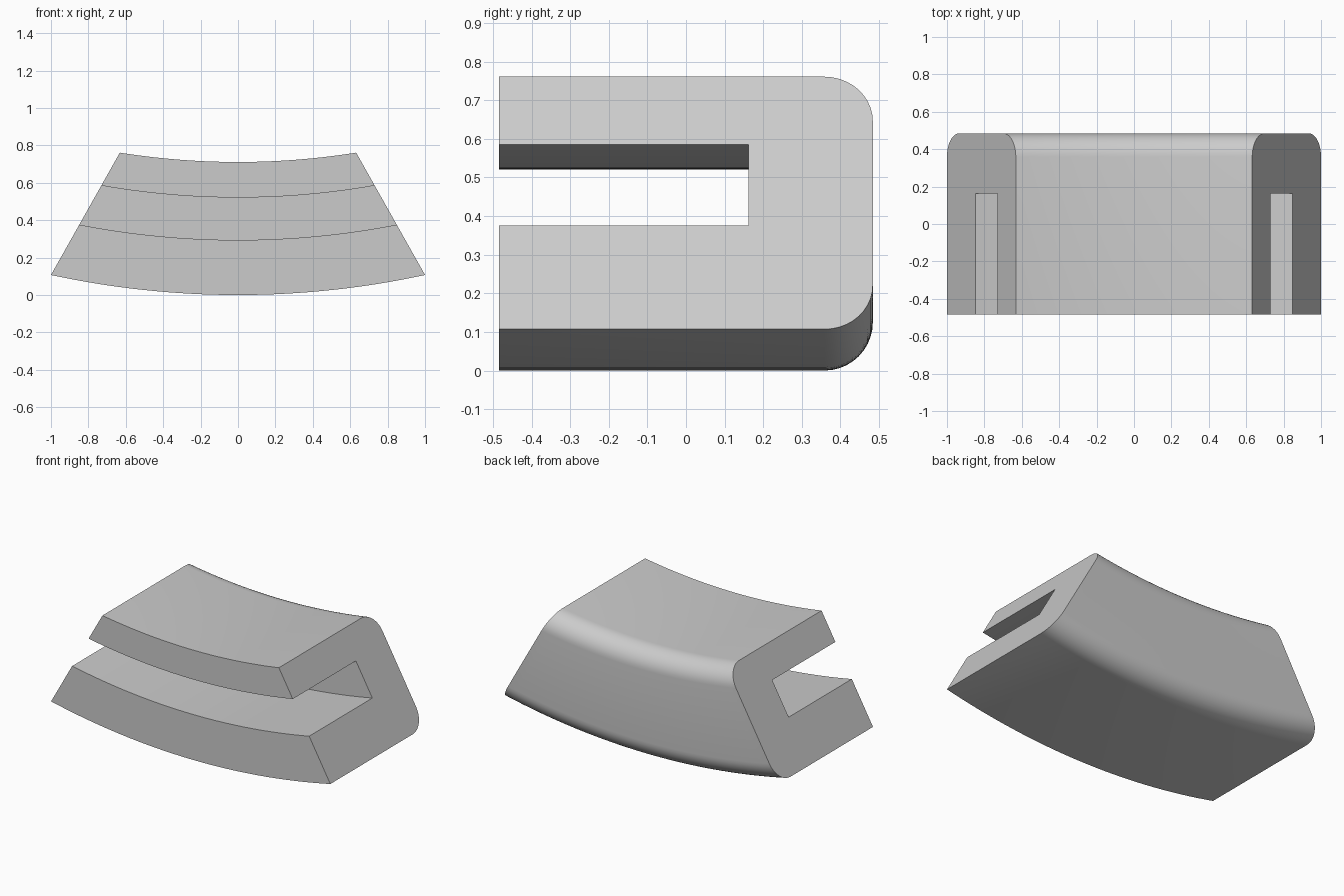
import bpy
import bmesh
from math import sin, cos, atan, asin, sqrt, pi, radians

if "Cube" in bpy.data.objects:
    bpy.data.objects.remove(bpy.data.objects["Cube"], do_unlink=True)

# Plain grey material
grey = bpy.data.materials.new("grey")
grey.use_nodes = True
colour = (0.6, 0.6, 0.6, 1)
grey.diffuse_color = colour
grey.node_tree.nodes["Principled BSDF"].inputs["Base Color"].default_value = colour

AXIS_Z = 4.73            # height of the bend axis
SLANT = 0.563            # inward lean of the end faces
EDGE = 1 + SLANT * 0.107
FRONT, BACK, SLOT_END = -0.484, 0.484, 0.162
TOP, FILLET = 0.711, 0.125
COLUMNS, STEPS = 32, 10


def corner(cy, cz, start):
    """Quarter-round corner of the profile."""
    return [(cy + FILLET * cos(start + i / STEPS * pi / 2),
             cz + FILLET * sin(start + i / STEPS * pi / 2)) for i in range(STEPS + 1)]


def end_angle(r):
    """Bend angle at which radius r meets the slanted end plane."""
    return atan(SLANT) + asin((EDGE - SLANT * AXIS_Z) / (r * sqrt(1 + SLANT ** 2)))


# C-shaped side profile (y, z) with a slot open to the front
profile = [(FRONT, 0)]
profile += corner(BACK - FILLET, FILLET, -pi / 2)
profile += corner(BACK - FILLET, TOP - FILLET, 0)
profile += [(FRONT, TOP), (FRONT, 0.521), (SLOT_END, 0.521),
            (SLOT_END, 0.294), (FRONT, 0.294)]

# Sweep the profile along the bend, between the two slanted ends
bm = bmesh.new()
rings = []
for c in range(COLUMNS + 1):
    t = 2 * c / COLUMNS - 1
    ring = []
    for y, z in profile:
        r = AXIS_Z - z
        a = t * end_angle(r)
        ring.append(bm.verts.new((r * sin(a), y, AXIS_Z - r * cos(a))))
    rings.append(ring)
n = len(profile)
for left, right in zip(rings, rings[1:]):
    for i in range(n):
        j = (i + 1) % n
        bm.faces.new((left[i], left[j], right[j], right[i]))
bm.faces.new(rings[0])
bm.faces.new(rings[-1])
bmesh.ops.recalc_face_normals(bm, faces=bm.faces)

mesh = bpy.data.meshes.new("curved_clip")
bm.to_mesh(mesh)
bm.free()
mesh.materials.append(grey)
clip = bpy.data.objects.new("curved_clip", mesh)
bpy.context.collection.objects.link(clip)
bpy.ops.object.select_all(action='DESELECT')
clip.select_set(True)
bpy.context.view_layer.objects.active = clip
bpy.ops.object.shade_smooth_by_angle(angle=radians(30))
